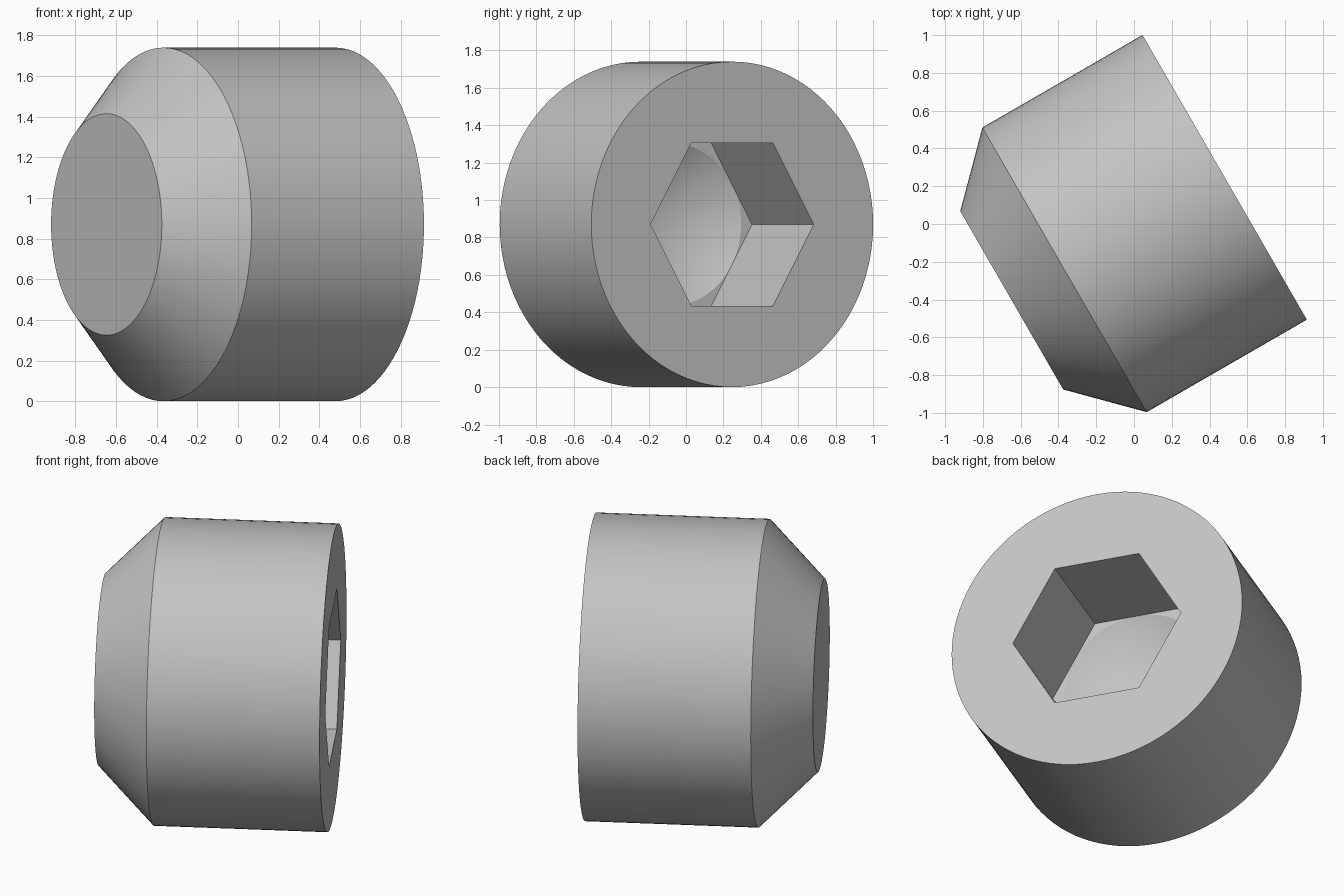
import bpy, bmesh, math
from mathutils import Matrix

if "Cube" in bpy.data.objects:
    bpy.data.objects.remove(bpy.data.objects["Cube"])

N = 96            # sides around the axis
APOTHEM = 0.436   # half the width across the flats of the hex socket


def circle(r):
    return lambda a: r


def hexagon(a):
    # radius of a hexagon outline with a corner at angle 0
    return APOTHEM / math.cos((a % (math.pi / 3)) - math.pi / 6)


# Profile from the narrow tip, over the outside, into the socket: (axis position, outline)
profile = [
    (-0.762, circle(0.545)),
    (-0.439, circle(0.87)),
    (0.54, circle(0.87)),
    (0.54, hexagon),
    (-0.12, hexagon),
    (-0.12, circle(APOTHEM)),
]

bm = bmesh.new()
rings = []
for x, outline in profile:
    ring = []
    for i in range(N):
        a = 2 * math.pi * i / N
        r = outline(a)
        ring.append(bm.verts.new((x, r * math.cos(a), r * math.sin(a))))
    rings.append(ring)

# Skin between neighbouring rings
for r0, r1 in zip(rings, rings[1:]):
    for i in range(N):
        j = (i + 1) % N
        bm.faces.new((r0[i], r0[j], r1[j], r1[i]))

# Flat tip and drilled cone at the bottom of the socket
bm.faces.new(rings[0])
apex = bm.verts.new((-0.37, 0, 0))
for i in range(N):
    bm.faces.new((rings[-1][i], rings[-1][(i + 1) % N], apex))

bmesh.ops.remove_doubles(bm, verts=bm.verts, dist=1e-4)
bmesh.ops.recalc_face_normals(bm, faces=bm.faces)

# Turn the axis 30 degrees and rest the body on the ground
bm.transform(Matrix.Translation((0.0125, -0.023, 0.87)) @ Matrix.Rotation(math.radians(30), 4, 'Z'))

mesh = bpy.data.meshes.new("set_screw")
bm.to_mesh(mesh)
bm.free()
screw = bpy.data.objects.new("set_screw", mesh)
bpy.context.collection.objects.link(screw)

steel = bpy.data.materials.new("grey steel")
steel.diffuse_color = (0.55, 0.55, 0.55, 1)
steel.use_nodes = True
steel.node_tree.nodes["Principled BSDF"].inputs["Base Color"].default_value = steel.diffuse_color
mesh.materials.append(steel)

bpy.context.view_layer.objects.active = screw
screw.select_set(True)
bpy.ops.object.shade_smooth_by_angle(angle=math.radians(20))
